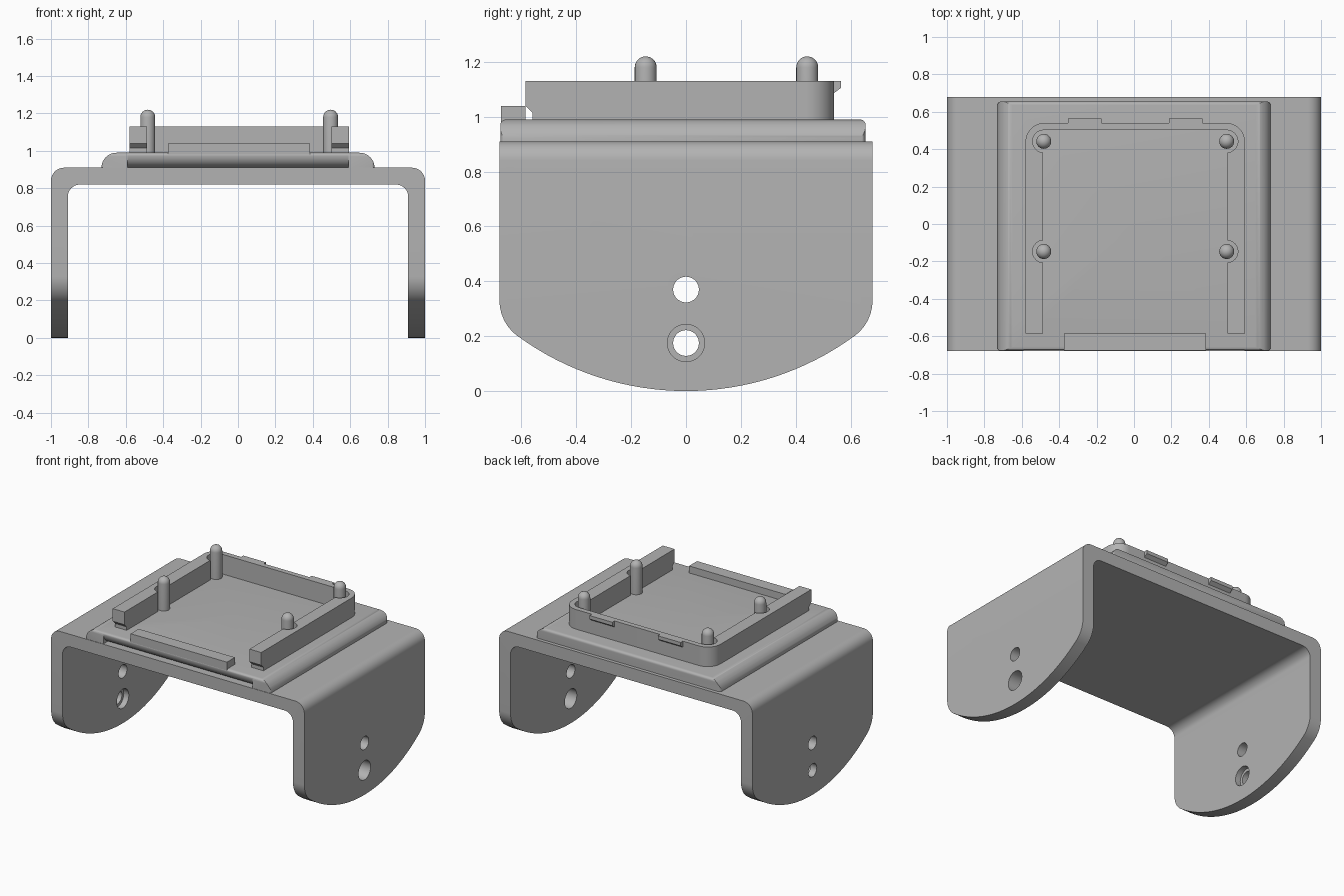
import bpy, bmesh, math
from mathutils import Vector, Matrix

cube = bpy.data.objects.get("Cube")
if cube:
    bpy.data.objects.remove(cube, do_unlink=True)

GREY = (0.45, 0.45, 0.45, 1)
mat = bpy.data.materials.new("plain grey")
mat.use_nodes = True
mat.diffuse_color = GREY
mat.node_tree.nodes["Principled BSDF"].inputs["Base Color"].default_value = GREY


def add_object(name, bm):
    bmesh.ops.recalc_face_normals(bm, faces=bm.faces)
    mesh = bpy.data.meshes.new(name)
    bm.to_mesh(mesh)
    bm.free()
    mesh.materials.append(mat)
    ob = bpy.data.objects.new(name, mesh)
    bpy.context.collection.objects.link(ob)
    return ob


def arc(cu, cv, r, start, end, n=12):
    angles = [math.radians(start + (end - start) * i / n) for i in range(n + 1)]
    return [(cu + r * math.cos(a), cv + r * math.sin(a)) for a in angles]


def rounded(corners, n=10):
    """Outline from (u, v, radius) corners, all with right angles or radius 0."""
    out = []
    for i, (u, v, r) in enumerate(corners):
        p = Vector((u, v))
        if r == 0:
            out.append((u, v))
            continue
        a = (Vector(corners[i - 1][:2]) - p).normalized() * r
        b = (Vector(corners[(i + 1) % len(corners)][:2]) - p).normalized() * r
        for k in range(n + 1):
            t = math.pi / 2 * k / n
            out.append(tuple(p + a * (1 - math.sin(t)) + b * (1 - math.cos(t))))
    return out


def prism(name, outline, axis, lo, hi):
    """Extrude an outline along an axis; the outline uses the other two axes."""
    place = {"x": lambda u, v: (lo, u, v),
             "y": lambda u, v: (u, lo, v),
             "z": lambda u, v: (u, v, lo)}[axis]
    bm = bmesh.new()
    face = bm.faces.new([bm.verts.new(place(u, v)) for u, v in outline])
    new = bmesh.ops.extrude_face_region(bm, geom=[face])["geom"]
    step = Vector([(hi - lo) * (axis == k) for k in "xyz"])
    bmesh.ops.translate(bm, vec=step, verts=[g for g in new if isinstance(g, bmesh.types.BMVert)])
    return add_object(name, bm)


def box(name, x0, x1, y0, y1, z0, z1):
    return prism(name, [(x0, y0), (x1, y0), (x1, y1), (x0, y1)], "z", z0, z1)


def disc(r, cu, cv):
    return arc(cu, cv, r, 0, 360, 32)[:-1]


def combine(ob, cutter, operation="DIFFERENCE"):
    mod = ob.modifiers.new("cut", "BOOLEAN")
    mod.operation, mod.solver, mod.object = operation, "EXACT", cutter
    bpy.context.view_layer.update()
    done = ob.evaluated_get(bpy.context.evaluated_depsgraph_get())
    mesh = bpy.data.meshes.new_from_object(done)
    ob.modifiers.clear()
    ob.data = mesh
    bpy.data.objects.remove(cutter, do_unlink=True)


# U-shaped bracket, trimmed to the curved side outline
bracket = prism("bracket", rounded([
    (-1, -0.05, 0), (-1, 0.91, 0.07), (1, 0.91, 0.07), (1, -0.05, 0),
    (0.91, -0.05, 0), (0.91, 0.82, 0.065), (-0.91, 0.82, 0.065), (-0.91, -0.05, 0)]),
    "y", -0.68, 0.68)
half = arc(0, 1.04, 1.04, -90, -54, 16) + arc(0.52, 0.33, 0.16, -53, 0, 10)
half = [(min(y, 0.68), z) for y, z in half]
side = half + [(0.68, 1), (-0.68, 1)] + [(-y, z) for y, z in reversed(half[1:])]
side = [(y * 1.0001, z) for y, z in side]
combine(bracket, prism("side_trim", side, "x", -1.2, 1.2), "INTERSECT")

# Leg holes: upper pair, wide hole on the left, stepped hole on the right
combine(bracket, prism("upper_holes", disc(0.047, 0, 0.37), "x", -1.2, 1.2))
combine(bracket, prism("wide_hole", disc(0.068, 0, 0.175), "x", -0.95, 1.2))
combine(bracket, prism("narrow_hole", disc(0.047, 0, 0.175), "x", -1.2, -0.8))

# Raised plate with big side rounds and small end rounds
plate = prism("raised_plate", rounded([
    (-0.73, 0.89, 0), (-0.73, 0.99, 0.08), (0.73, 0.99, 0.08), (0.73, 0.89, 0)]),
    "y", -0.7, 0.7)
combine(plate, prism("end_trim", rounded([
    (-0.677, 0.8, 0), (-0.677, 0.99, 0.02), (0.655, 0.99, 0.02), (0.655, 0.8, 0)], 6),
    "x", -0.8, 0.8), "INTERSECT")
combine(plate, prism("plan_trim", rounded([
    (-0.731, -0.678, 0.02), (0.731, -0.678, 0.02),
    (0.731, 0.656, 0.025), (-0.731, 0.656, 0.025)], 6), "z", 0.8, 1.1), "INTERSECT")
# Curved undercut along the front
undercut = arc(-0.605, 0.98, 0.07, 180, 270) + [(-0.605, 0.9), (-0.75, 0.9), (-0.75, 0.98)]
combine(plate, prism("undercut", undercut, "x", -0.59, 0.59))

# Front lip
box("front_lip", -0.375, 0.385, -0.675, -0.585, 0.98, 1.04)

# Three-sided rim with thick rails and a thin back wall
MID = 0.0065
rim = prism("rim", rounded([
    (-0.58, -0.585, 0), (-0.487, -0.585, 0), (-0.487, 0.503, 0), (0.5, 0.503, 0),
    (0.5, -0.585, 0), (0.593, -0.585, 0), (0.593, 0.54, 0.1), (-0.58, 0.54, 0.1)]),
    "z", 0.98, 1.13)
notch = [(-0.65, 0.95), (-0.56, 0.95), (-0.56, 1.015), (-0.585, 1.04), (-0.65, 1.04)]
combine(rim, prism("rail_notch", notch, "x", -0.8, 0.8))

# Pegs standing in scooped pockets of the rim
R = 0.04
for row, y in (("front", -0.147), ("back", 0.442)):
    for hand, x in (("right", MID - 0.489), ("left", MID + 0.489)):
        combine(rim, prism("pocket", disc(0.06, x, y), "z", 0.9, 1.2))
        bm = bmesh.new()
        pts = [(0, 0.98), (R, 0.98)] + arc(0, 1.18, R, 0, 90, 8)
        verts = [bm.verts.new((max(u, 0), 0, v)) for u, v in pts]
        edges = [bm.edges.new(p) for p in zip(verts, verts[1:])]
        bmesh.ops.spin(bm, geom=verts + edges, cent=(0, 0, 0), axis=(0, 0, 1),
                       angle=2 * math.pi, steps=24)
        bmesh.ops.remove_doubles(bm, verts=bm.verts, dist=0.0005)
        bmesh.ops.transform(bm, matrix=Matrix.Translation((x, y, 0)), verts=bm.verts)
        add_object(f"{row}_{hand}_peg", bm)

# Wedge tabs on the back wall
tab = [(0.53, 1.13), (0.565, 1.13), (0.565, 1.105), (0.538, 1.085), (0.53, 1.085)]
for hand, s in (("right", -1), ("left", 1)):
    x = MID + s * 0.27
    prism(f"{hand}_back_tab", tab, "x", x - 0.09, x + 0.09)

# Smooth curves, crisp edges
for ob in bpy.context.collection.objects:
    if ob.type == "MESH" and ob.data.materials and ob.data.materials[0] == mat:
        ob.data.shade_smooth()
        ob.data.set_sharp_from_angle(angle=math.radians(30))
